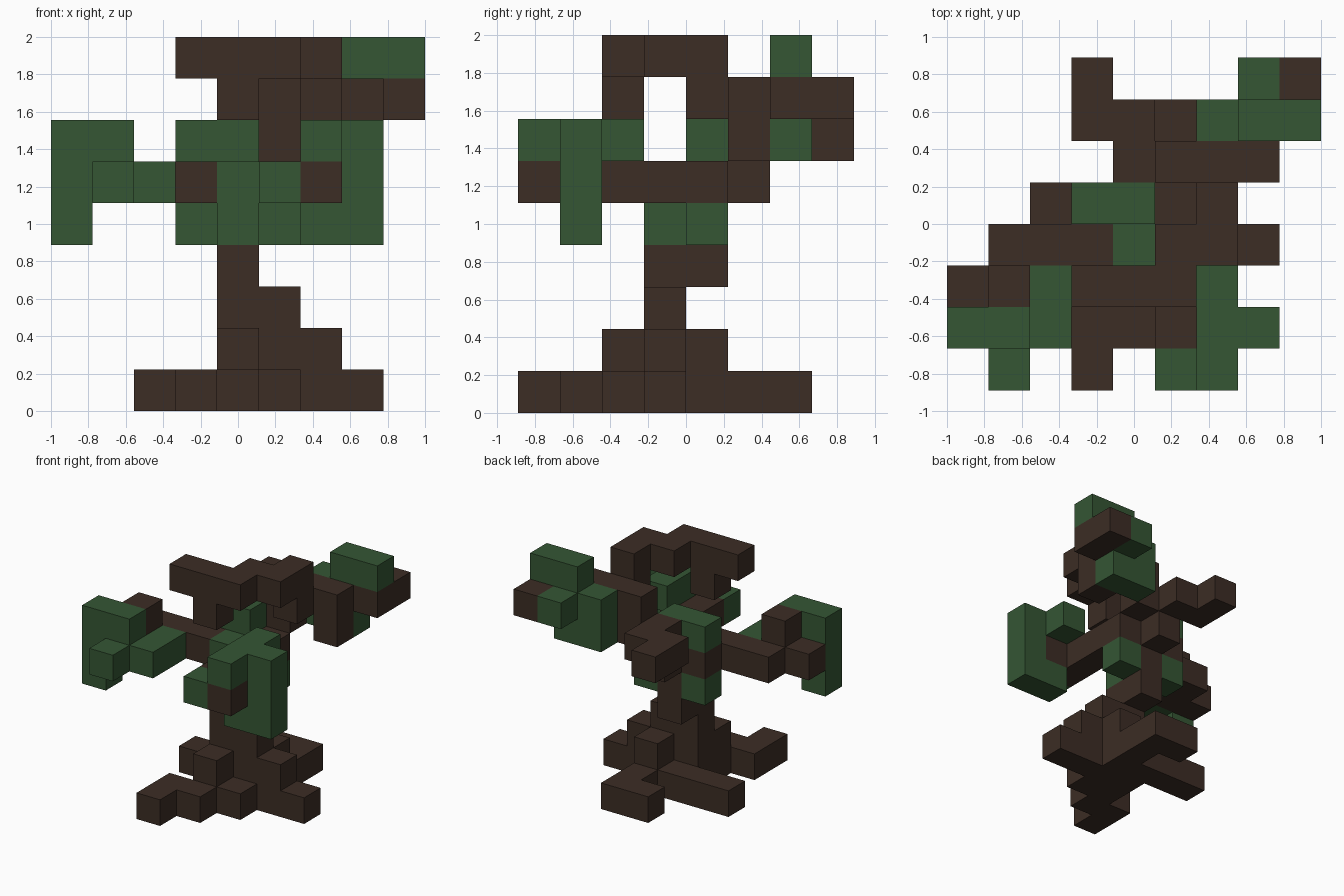
import bpy
import bmesh
from mathutils import Vector

cube = bpy.data.objects.get("Cube")
if cube:
    bpy.data.objects.remove(cube, do_unlink=True)

CELL = 2 / 9
ORIGIN = Vector((-1, -4 * CELL, 0))
STEPS = {"E": (1, 0, 0), "W": (-1, 0, 0), "N": (0, 1, 0),
         "S": (0, -1, 0), "U": (0, 0, 1), "D": (0, 0, -1)}


def make_material(name, rgb):
    mat = bpy.data.materials.new(name)
    mat.use_nodes = True
    colour = (*rgb, 1)
    mat.diffuse_color = colour
    bsdf = next(n for n in mat.node_tree.nodes if n.type == "BSDF_PRINCIPLED")
    bsdf.inputs["Base Color"].default_value = colour
    bsdf.inputs["Roughness"].default_value = 0.9
    return mat


bark = make_material("dark bark", (0.045, 0.026, 0.018))
leaf = make_material("leaf green", (0.035, 0.093, 0.034))


def grow(start, path=""):
    """Walk from a start cell along compass/up/down steps, collecting cells."""
    cells = [tuple(start)]
    for letter in path:
        cells.append(tuple(a + b for a, b in zip(cells[-1], STEPS[letter])))
    return cells


# Each part: name, material, list of walks
PARTS = [
    # Spreading roots and the stepped foot of the tree
    ("roots", bark, [
        grow((4, 3, 0), "SSWS"), grow((4, 3, 0), "EEE"),
        grow((4, 3, 0), "NWW"), grow((5, 2, 0), "NNNNW"),
        grow((4, 2, 1), "NEU"), grow((5, 4, 1), "SE")]),
    # Crooked trunk
    ("trunk", bark, [grow((4, 3, 2), "UNUU")]),
    # Branches leaving the trunk
    ("rear_branch", bark, [grow((4, 5, 5), "UNWN")]),
    ("left_branch", bark, [grow((5, 5, 6), "UEED"), grow((8, 6, 7), "N")]),
    ("top_branch", bark, [grow((6, 4, 7), "USWSWWED")]),
    ("front_branch", bark, [grow((5, 4, 5), "SSSES")]),
    ("right_branch", bark, [grow((3, 4, 5), "SWWSUDW")]),
    # Clumps of leaves
    ("right_leaves", leaf, [grow((2, 2, 5), "SWSNWUEWDD")]),
    ("trunk_leaves", leaf, [
        grow((3, 4, 6), "E"), grow((3, 4, 4)),
        grow((4, 3, 5), "D"), grow((5, 4, 4))]),
    ("front_leaves", leaf, [grow((5, 0, 5)), grow((6, 2, 6), "SSNEDDW")]),
    ("left_leaves", leaf, [grow((6, 6, 6), "UEDUNSUE")]),
]

filled = {c for part in PARTS for walk in part[2] for c in walk}


def build(name, mat, walks):
    """Make one blocky part, keeping only faces open to the air."""
    bm = bmesh.new()
    for cell in sorted({c for walk in walks for c in walk}):
        centre = Vector(cell) + Vector((0.5, 0.5, 0.5))
        for step in STEPS.values():
            if tuple(a + b for a, b in zip(cell, step)) in filled:
                continue
            normal = Vector(step)
            side = Vector((step[1], step[2], step[0]))
            up = normal.cross(side)
            corners = [(-1, -1), (1, -1), (1, 1), (-1, 1)]
            bm.faces.new([
                bm.verts.new(ORIGIN + CELL * (centre + (normal + a * side + b * up) / 2))
                for a, b in corners])
    bmesh.ops.remove_doubles(bm, verts=bm.verts, dist=CELL / 100)
    mesh = bpy.data.meshes.new(name)
    bm.to_mesh(mesh)
    bm.free()
    mesh.materials.append(mat)
    obj = bpy.data.objects.new(name, mesh)
    bpy.context.collection.objects.link(obj)


for part in PARTS:
    build(*part)
